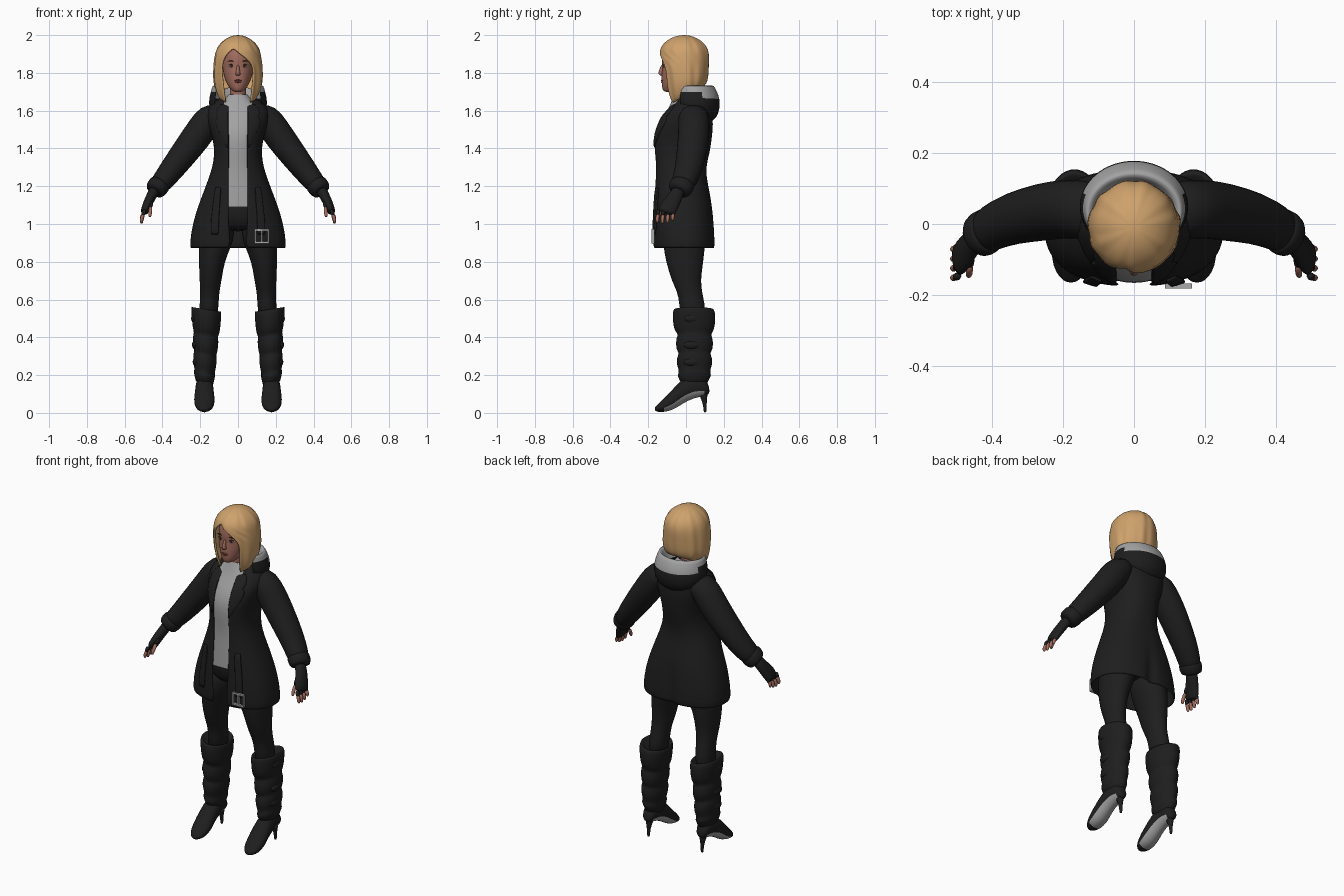
import bpy, bmesh, math
from mathutils import Vector

if "Cube" in bpy.data.objects:
    bpy.data.objects.remove(bpy.data.objects["Cube"], do_unlink=True)


def material(name, r, g, b):
    mat = bpy.data.materials.new(name)
    mat.use_nodes = True
    mat.diffuse_color = (r, g, b, 1)
    bsdf = mat.node_tree.nodes["Principled BSDF"]
    bsdf.inputs["Base Color"].default_value = (r, g, b, 1)
    bsdf.inputs["Roughness"].default_value = 0.8
    return mat


BLACK = material("black cloth", .013, .013, .013)
GREY = material("grey cloth", .36, .36, .36)
HAIR = material("blonde hair", .62, .36, .15)
SKIN = material("skin", .36, .15, .11)
LIPS = material("lips", .25, .06, .05)
DARK = material("dark brown", .03, .018, .012)
WHITE = material("eye white", .5, .47, .44)
METAL = material("silver metal", .4, .4, .4)


def finish(name, bm, mats, rule=None, mirror=False, thick=0, smooth=True):
    """Turn a bmesh into an object with materials, mirroring and smoothing."""
    bm.normal_update()
    if rule:
        for f in bm.faces:
            f.material_index = int(rule(f.calc_center_median(), f.normal))
    mesh = bpy.data.meshes.new(name)
    bm.to_mesh(mesh)
    bm.free()
    obj = bpy.data.objects.new(name, mesh)
    bpy.context.collection.objects.link(obj)
    for m in mats:
        mesh.materials.append(m)
    if mirror:
        obj.modifiers.new("mirror", "MIRROR").use_mirror_merge = False
    if thick:
        mod = obj.modifiers.new("thickness", "SOLIDIFY")
        mod.thickness, mod.offset = thick, -1
    if smooth:
        mesh.shade_smooth()
        sub = obj.modifiers.new("smooth", "SUBSURF")
        sub.levels = sub.render_levels = 1
    return obj


def wrap(name, rings, mats, n=32, p=1.0, shape=None, **kw):
    """Open shell round the z axis; ring = z, rx, cy, ry, start, end angle."""
    bm = bmesh.new()
    rows = []
    for z, rx, cy, ry, start, end in rings:
        row = []
        for i in range(n + 1):
            a = start + (end - start) * i / n
            s, c = math.sin(a), math.cos(a)
            k, nz = shape(a, z) if shape else (1, z)
            x = math.copysign(abs(s) ** p, s) * rx * k
            y = cy - math.copysign(abs(c) ** p, c) * ry * k
            row.append(bm.verts.new((x, y, nz)))
        rows.append(row)
    for lo, hi in zip(rows, rows[1:]):
        for i in range(n):
            bm.faces.new((lo[i], lo[i + 1], hi[i + 1], hi[i]))
    bmesh.ops.remove_doubles(bm, verts=bm.verts[:], dist=.0004)
    return finish(name, bm, mats, **kw)


def loft(name, rings, mats, n=14, **kw):
    """Closed body through elliptical rings given as centre, u, v."""
    bm = bmesh.new()
    rows = []
    for c, u, v in rings:
        angles = [math.tau * i / n for i in range(n)]
        rows.append([bm.verts.new(c + u * math.cos(a) + v * math.sin(a)) for a in angles])
    for lo, hi in zip(rows, rows[1:]):
        for i in range(n):
            j = (i + 1) % n
            bm.faces.new((lo[i], lo[j], hi[j], hi[i]))
    bm.faces.new(rows[0])
    bm.faces.new(rows[-1])
    bmesh.ops.recalc_face_normals(bm, faces=bm.faces[:])
    return finish(name, bm, mats, **kw)


def tube(name, points, mats, **kw):
    """Limb along a path; point = x, y, z, radius towards y, other radius."""
    pos = [Vector(q[:3]) for q in points]
    rings = []
    for i, q in enumerate(points):
        t = (pos[min(i + 1, len(pos) - 1)] - pos[max(i - 1, 0)]).normalized()
        u = Vector((0, 1, 0))
        u = (u - t * u.dot(t)).normalized()
        rings.append((pos[i], u * q[3], t.cross(u) * q[-1]))
    return loft(name, rings, mats, **kw)


def stack(name, rows, mats, tilt=0, **kw):
    """Upright body of level rings; row = z, cx, rx, cy, ry."""
    return loft(name, [(Vector((cx, cy, z)), Vector((rx, 0, tilt)), Vector((0, ry, 0)))
                       for z, cx, rx, cy, ry in rows], mats, **kw)


def ball(name, centre, size, mat, **kw):
    bm = bmesh.new()
    bmesh.ops.create_uvsphere(bm, u_segments=12, v_segments=8, radius=1)
    bmesh.ops.scale(bm, vec=size, verts=bm.verts[:])
    bmesh.ops.translate(bm, vec=centre, verts=bm.verts[:])
    return finish(name, bm, [mat], **kw)


# Coat body: z, rx, cy, ry, half width of the front opening
P = .85
COAT = [(.87, .255, -.01, .165, .04), (.95, .25, -.012, .165, .045), (1.05, .227, -.015, .16, .05),
        (1.15, .19, -.02, .15, .05), (1.22, .163, -.027, .14, .05), (1.3, .135, -.03, .133, .05),
        (1.38, .122, -.023, .15, .05), (1.46, .135, -.02, .157, .05), (1.53, .16, -.005, .15, .05),
        (1.6, .17, .015, .12, .052), (1.64, .14, .03, .095, .05), (1.67, .09, .03, .075, .045)]


def angle(x, rx):
    return math.asin((x / rx) ** (1 / P))


def coat_patch(name, rows, off, **kw):
    """Strip lying on the coat; row = z, inner x, outer x."""
    rings = []
    for z, x0, x1 in rows:
        lo, hi = next((a, b) for a, b in zip(COAT, COAT[1:]) if a[0] <= z <= b[0])
        f = (z - lo[0]) / (hi[0] - lo[0])
        rx, cy, ry = (lo[k] + (hi[k] - lo[k]) * f for k in (1, 2, 3))
        rings.append((z, rx + off, cy, ry + off, angle(x0, rx), angle(x1, rx)))
    return wrap(name, rings, [BLACK], n=6, p=P, thick=.012, **kw)


def back_vent(a, z):
    depth = max(0, min(1, (1.1 - z) / .15))
    return 1 - .14 * depth * math.exp(-((a - math.pi) / .07) ** 2), z


wrap("coat_body", [(z, rx, cy, ry, angle(w, rx), math.tau - angle(w, rx)) for z, rx, cy, ry, w in COAT],
     [BLACK], n=64, p=P, shape=back_vent, thick=.01)
coat_patch("lapels", [(1.4, .05, .055), (1.48, .049, .095), (1.555, .05, .128), (1.57, .05, .095),
                      (1.585, .05, .12), (1.64, .045, .09)], .008, mirror=True)
coat_patch("belt_straps", [(.94, .098, .14), (1.03, .098, .138), (1.12, .09, .125), (1.2, .085, .115)],
           .012, mirror=True)

# Shirt under the open coat, with a high neck
SHIRT = [(z, rx * .95, cy, ry * .95, 0, math.tau) for z, rx, cy, ry, w in COAT if 1.1 < z < 1.62]
wrap("shirt", [(1.09, .2, -.018, .146, 0, math.tau)] + SHIRT +
     [(1.64, .085, -.005, .075, 0, math.tau), (1.685, .05, -.015, .047, 0, math.tau)], [GREY], p=P)

# Belt buckle
for part, x, z, sx, sz in (("left", .16, .935, .008, .075), ("right", .092, .935, .008, .075),
                           ("top", .126, .968, .07, .01), ("bottom", .126, .902, .07, .01),
                           ("prong", .126, .935, .008, .07)):
    bm = bmesh.new()
    bmesh.ops.create_cube(bm, size=1)
    bmesh.ops.scale(bm, vec=(sx, .014, sz), verts=bm.verts[:])
    bmesh.ops.translate(bm, vec=(x, -.175, z), verts=bm.verts[:])
    finish("buckle_" + part, bm, [METAL], smooth=False)


# Hood lying on the back, grey inside
def hood_shape(a, z):
    back = max(0, -math.cos(a))
    return 1, z - .045 * back * max(0, (1.68 - z) / .1)


wrap("hood", [(z, rx, cy, ry, math.radians(s), math.radians(360 - s)) for z, rx, cy, ry, s in (
    (1.58, .1, .05, .07, 60), (1.595, .145, .05, .112, 55), (1.635, .155, .05, .13, 52),
    (1.67, .152, .048, .13, 52), (1.695, .145, .045, .122, 52), (1.74, .135, .035, .11, 65),
    (1.73, .122, .03, .1, 65), (1.66, .09, .02, .08, 55))],
    [BLACK, GREY], shape=hood_shape, rule=lambda c, n: c.z > 1.69 or n.z > .3 and c.z > 1.66)

# Sleeves, cuffs
tube("sleeves", [(.09, .035, 1.585, .08, .06), (.15, .042, 1.565, .085, .082), (.2, .042, 1.49, .085, .082),
                 (.25, .036, 1.42, .085, .079), (.35, .015, 1.29, .075, .068), (.4, -.01, 1.225, .067, .058),
                 (.435, -.03, 1.185, .06, .053)], [BLACK], mirror=True)
tube("cuffs", [(.405, -.015, 1.225, .055, .05), (.412, -.018, 1.213, .07, .062), (.44, -.035, 1.178, .066, .058),
               (.446, -.04, 1.17, .05, .045)], [BLACK], mirror=True)

# Gloved hands with bare fingertips
tube("gloves", [(.435, -.035, 1.19, .035, .03), (.455, -.05, 1.155, .036, .028), (.475, -.075, 1.115, .046, .026),
                (.492, -.1, 1.075, .05, .023), (.498, -.105, 1.055, .044, .018)], [BLACK], mirror=True)
for i, drop in enumerate((.005, 0, .004, .016)):
    y = -.145 + .027 * i
    tip = 1.0 + drop
    tube(f"glove_finger_{i}", [(.493, y, 1.08, .013, .013), (.505, y - .006, 1.04, .013, .013)],
         [BLACK], n=8, mirror=True)
    tube(f"finger_{i}", [(.5, y - .003, 1.055, .011, .011), (.511, y - .008, tip + .02, .011, .011),
                         (.511, y - .006, tip, .007, .007)], [SKIN], n=8, mirror=True)
tube("glove_thumb", [(.463, -.08, 1.13, .018, .016), (.462, -.125, 1.085, .015, .014)], [BLACK], n=8, mirror=True)
tube("thumb", [(.462, -.115, 1.095, .011, .011), (.465, -.143, 1.055, .012, .011), (.467, -.147, 1.035, .007, .007)],
     [SKIN], n=8, mirror=True)

# Hips and legs
stack("hips", [(.96, 0, .12, -.01, .08), (1.0, 0, .18, -.01, .12), (1.08, 0, .18, -.015, .13),
               (1.14, 0, .16, -.02, .125)], [BLACK], n=24)
stack("legs", [(1.04, .105, .085, -.01, .11), (.95, .11, .095, -.01, .115), (.88, .122, .088, -.01, .112),
               (.8, .14, .068, -.007, .1), (.7, .145, .059, 0, .078), (.64, .15, .051, .02, .066),
               (.58, .152, .051, .032, .068), (.48, .16, .05, .04, .07)], [BLACK], n=18, mirror=True)

# Slouched boot shafts with folds
stack("boot_shafts", [(.52, .166, .06, .04, .08), (.555, .168, .074, .04, .1), (.545, .168, .083, .042, .113),
                      (.49, .168, .077, .043, .115), (.435, .168, .073, .043, .107), (.415, .17, .062, .045, .085),
                      (.395, .171, .07, .045, .1), (.335, .173, .066, .045, .1), (.315, .174, .057, .045, .08),
                      (.295, .175, .065, .045, .096), (.25, .176, .06, .045, .095), (.22, .177, .053, .045, .08),
                      (.2, .178, .058, .045, .093), (.18, .178, .05, .042, .08), (.14, .178, .045, .045, .065)],
      [BLACK], tilt=.012, n=20, mirror=True)
for i, z in enumerate((.5, .36, .27)):
    ball(f"boot_strap_knob_{i}", (.233 - .004 * i, .03, z), (.016, .045, .022), BLACK, mirror=True)

# Feet with grey arches, and stiletto heels: y, bottom z, top z, half width
FOOT = [(.125, .1, .13, .018), (.105, .088, .19, .04), (.04, .078, .21, .048), (-.02, .046, .185, .05),
        (-.07, .012, .125, .058), (-.12, .003, .075, .052), (-.15, .004, .045, .034), (-.166, .012, .03, .012)]
loft("feet", [(Vector((.178, y, (b + t) / 2)), Vector((w, 0, 0)), Vector((0, 0, (t - b) / 2)))
              for y, b, t, w in FOOT], [BLACK, GREY], mirror=True,
     rule=lambda c, n: n.z < -.35 and -.11 < c.y < .1 and c.z < .11)
tube("heels", [(.178, .09, .11, .03, .03), (.178, .097, .07, .014, .013), (.178, .101, .03, .009, .009),
               (.178, .101, 0, .008, .008)], [BLACK], n=10, mirror=True)

# Neck and head
stack("neck", [(1.63, 0, .046, -.01, .042), (1.69, 0, .043, -.02, .04), (1.76, 0, .046, -.025, .045)], [SKIN])
stack("head", [(1.698, 0, .02, -.088, .026), (1.71, 0, .036, -.078, .046), (1.735, 0, .056, -.055, .074),
               (1.765, 0, .069, -.04, .09), (1.8, 0, .079, -.03, .099), (1.835, 0, .083, -.022, .102),
               (1.86, 0, .085, -.018, .112), (1.91, 0, .084, -.012, .113), (1.95, 0, .066, -.01, .09)],
      [SKIN], n=28)
stack("nose", [(1.845, 0, .007, -.122, .01), (1.815, 0, .009, -.13, .013), (1.795, 0, .015, -.134, .016),
               (1.785, 0, .011, -.126, .01)], [SKIN], n=10)
ball("eye_whites", (.034, -.113, 1.836), (.016, .007, .0065), WHITE, mirror=True)
ball("irises", (.034, -.118, 1.836), (.0065, .004, .0065), DARK, mirror=True)
ball("upper_lids", (.034, -.115, 1.843), (.018, .007, .003), DARK, mirror=True)
ball("brows", (.035, -.116, 1.862), (.022, .008, .003), DARK, mirror=True)
ball("upper_lip", (0, -.126, 1.76), (.022, .008, .0045), LIPS)
ball("lower_lip", (0, -.125, 1.752), (.018, .009, .005), LIPS)


# Long bob with a swept fringe; z, rx, cy, ry, opening on each side in degrees
def hair_shape(a, z):
    front = (1 + math.cos(a)) / 2
    clump = 1 + .016 * math.cos(11 * a) + .008 * math.cos(17 * a + 1)
    return clump, (1.8 - (1.8 - z) * (.45 + .55 * front) if z < 1.8 else z)


wrap("hair", [(z, rx, cy, ry, math.radians(l), math.radians(360 - r)) for z, rx, cy, ry, l, r in (
    (1.625, .1, -.005, .09, 42, 42), (1.67, .12, -.002, .112, 38, 38), (1.74, .131, -.005, .122, 37, 38),
    (1.8, .131, -.008, .128, 41, 43), (1.845, .129, -.01, .132, 37, 42), (1.88, .125, -.01, .134, 20, 37),
    (1.91, .119, -.01, .131, -2, 26), (1.935, .109, -.01, .122, -13, 13), (1.96, .091, -.01, .104, -13, 13),
    (1.985, .06, -.01, .07, -13, 13), (1.998, .025, -.01, .03, -13, 13), (2.0, .0001, -.01, .0001, -13, 13))],
    [HAIR], n=66, shape=hair_shape, thick=.012)
